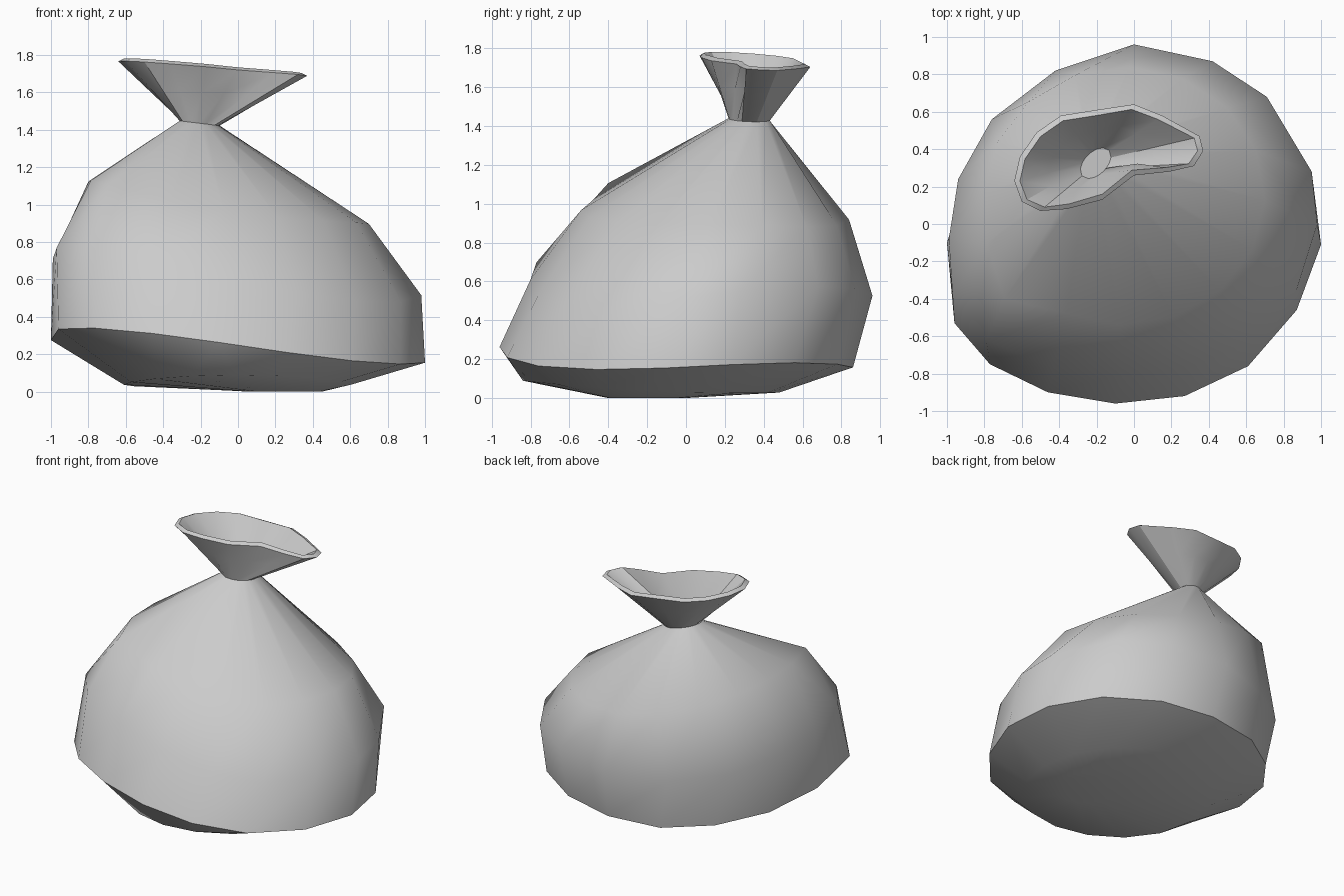
import bpy, bmesh, math
from mathutils import Vector

cube = bpy.data.objects.get("Cube")
if cube:
    bpy.data.objects.remove(cube)

SIDES = 16
START = math.radians(-2)
ANGLES = [START + math.tau * i / SIDES for i in range(SIDES)]

grey = bpy.data.materials.new("grey plastic")
grey.use_nodes = True
grey.diffuse_color = (0.6, 0.6, 0.6, 1)
grey.node_tree.nodes["Principled BSDF"].inputs["Base Color"].default_value = (0.6, 0.6, 0.6, 1)


def height(x, y, base, tilt_x, tilt_y, twist=0, curve_x=0, curve_y=0):
    return base + tilt_x * x + tilt_y * y + twist * x * y + curve_x * x * x + curve_y * y * y


def drape(outline, *surface):
    """Lay a plan outline on a tilted, gently curved surface."""
    return [Vector((x, y, height(x, y, *surface))) for x, y in outline]


def oval(cx, cy, rx, ry, bulge={}):
    """Plan outline of an oval, bulged at some corners."""
    return [(cx + bulge.get(i, 1) * rx * math.cos(a), cy + bulge.get(i, 1) * ry * math.sin(a))
            for i, a in enumerate(ANGLES)]


def neck(long, short, lift=0):
    """Tied ring, its long axis running diagonally."""
    outline = []
    for a in ANGLES:
        d = a - math.pi / 4
        r = long * short / math.hypot(short * math.cos(d), long * math.sin(d))
        outline.append((r * math.cos(a) - 0.205, r * math.sin(a) + 0.325))
    return drape(outline, 1.41 + lift, -0.12, 0)


def loft(name, rings, cap_first=False, cap_last=False, sharp=44):
    bm = bmesh.new()
    loops = [[bm.verts.new(p) for p in ring] for ring in rings]
    for low, high in zip(loops, loops[1:]):
        for i in range(SIDES):
            j = (i + 1) % SIDES
            bm.faces.new((low[i], low[j], high[j], high[i]))
    if cap_first:
        bm.faces.new(loops[0][::-1])
    if cap_last:
        bm.faces.new(loops[-1])
    mesh = bpy.data.meshes.new(name)
    bm.to_mesh(mesh)
    bm.free()
    mesh.materials.append(grey)
    obj = bpy.data.objects.new(name, mesh)
    bpy.context.collection.objects.link(obj)
    bpy.ops.object.select_all(action="DESELECT")
    obj.select_set(True)
    bpy.context.view_layer.objects.active = obj
    bpy.ops.object.shade_smooth_by_angle(angle=math.radians(sharp))


# Slumped bag: base, bottom seam, widest belt, shoulder and tie
seam = [(1, -.11), (.95, .24), (.74, .56), (.41, .78), (.03, .86), (-.35, .8),
        (-.65, .59), (-.88, .29), (-1, -.1), (-.96, -.53), (-.77, -.75),
        (-.46, -.9), (-.1, -.96), (.27, -.92), (.61, -.76), (.87, -.46)]
belt = [(.98, 0), (.95, .28), (.71, .68), (.42, .87), (0, .96), (-.42, .82),
        (-.76, .56), (-.94, .24), (-.99, -.08), (-.97, -.38), (-.79, -.62),
        (-.43, -.77), (-.06, -.8), (.31, -.76), (.62, -.62), (.87, -.35)]
collar = neck(0.125, 0.085)
loft("bag_body", [
    drape(oval(0.25, -0.2, 0.2, 0.2), 0, 0, 0),
    drape(oval(0, -0.18, 0.61, 0.66), 0.01, 0, -0.01, 0, 0.06, 0.1),
    drape(seam, 0.2, -0.05, -0.05, 0.1, 0.01),
    drape(belt, 0.565, -0.09, -0.04, 0.17, 0.04),
    drape(oval(-0.05, 0.15, 0.75, 0.69, {9: 1.05, 10: 1.17}), 0.94, -0.14, -0.03, 0, 0.12),
    collar,
], cap_first=True)

# Flared opening above the tie: outer wall, lip, inner wall and closed floor
opening = [(.37, .39), (.35, .47), (.15, .58), (0, .64), (-.2, .61), (-.39, .58),
           (-.52, .49), (-.61, .36), (-.64, .23), (-.6, .12), (-.5, .07),
           (-.36, .08), (-.17, .13), (0, .26), (.19, .28), (.32, .31)]
rim = drape(opening, 1.73, -0.07, -0.04)
lip = [p + Vector((-0.03 * math.cos(a), -0.03 * math.sin(a), 0.015))
       for p, a in zip(rim, ANGLES)]
floor = neck(0.1, 0.06, 0.01)

# Pinched pleats along the front of the opening
pleats = {11: 0.02, 14: 0.03}


def pleated(low, high):
    return [a.lerp(b, 0.55) + Vector((0, pleats.get(i, 0), 0))
            for i, (a, b) in enumerate(zip(low, high))]


loft("gathered_top", [collar, pleated(collar, rim), rim, lip,
                      pleated(floor, lip), floor], cap_last=True, sharp=30)
